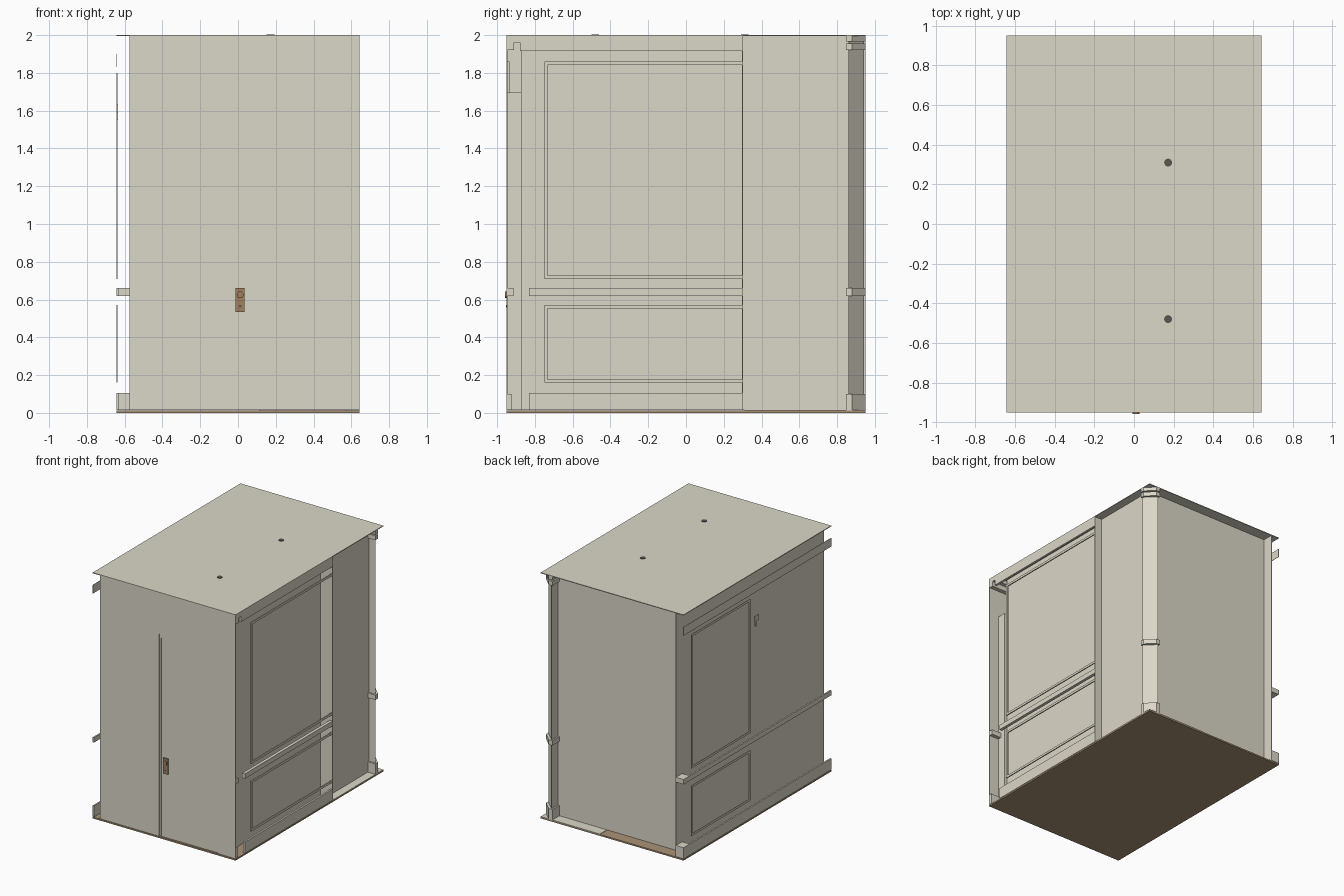
import bpy, bmesh, math

if "Cube" in bpy.data.objects:
    bpy.data.objects.remove(bpy.data.objects["Cube"])

def mat(name, rgb):
    m = bpy.data.materials.new(name)
    m.diffuse_color = (*rgb, 1)
    m.use_nodes = True
    m.node_tree.nodes["Principled BSDF"].inputs["Base Color"].default_value = m.diffuse_color
    return m

CREAM = mat("cream paint", (0.71, 0.68, 0.58))
WOOD = mat("tan wood floor", (0.40, 0.29, 0.18))
BRASS = mat("aged brass", (0.36, 0.22, 0.12))
DARK = mat("dark metal", (0.10, 0.09, 0.08))

X, Y, WX = 0.643, 0.95, 0.575      # outer half width, half length, wall plane

def finish(name, bm, m):
    me = bpy.data.meshes.new(name)
    bm.to_mesh(me)
    bm.free()
    me.materials.append(m)
    o = bpy.data.objects.new(name, me)
    bpy.context.collection.objects.link(o)
    return o

def prism(name, pts, z0, z1, m=CREAM):
    bm = bmesh.new()
    f = bm.faces.new([bm.verts.new((x, y, z0)) for x, y in pts])
    r = bmesh.ops.extrude_face_region(bm, geom=[f])
    vs = [g for g in r["geom"] if isinstance(g, bmesh.types.BMVert)]
    bmesh.ops.translate(bm, vec=(0, 0, z1 - z0), verts=vs)
    bmesh.ops.recalc_face_normals(bm, faces=bm.faces)
    return finish(name, bm, m)

def box(name, x0, x1, y0, y1, z0, z1, m=CREAM):
    return prism(name, [(x0, y0), (x1, y0), (x1, y1), (x0, y1)], z0, z1, m)

def cyl(name, loc, r, h, axis, m):
    bm = bmesh.new()
    bmesh.ops.create_cone(bm, cap_ends=True, segments=16, radius1=r, radius2=r, depth=h)
    o = finish(name, bm, m)
    o.location = loc
    if axis == 'y':
        o.rotation_euler = (math.pi / 2, 0, 0)
    return o

def side_frame(name, x0, x1, y0, y1, z0, z1, w=0.018, close=True):
    """picture-frame moulding on a wall that runs along y"""
    box(name + "_bottom", x0, x1, y0, y1, z0, z0 + w)
    box(name + "_top", x0, x1, y0, y1, z1 - w, z1)
    box(name + "_upright_front", x0, x1, y0, y0 + w, z0 + w, z1 - w)
    if close:
        box(name + "_upright_back", x0, x1, y1 - w, y1, z0 + w, z1 - w)

def front_frame(name, x0, x1, y0, y1, z0, z1, w=0.018):
    box(name + "_bottom", x0, x1, y0, y1, z0, z0 + w)
    box(name + "_top", x0, x1, y0, y1, z1 - w, z1)
    box(name + "_left", x0, x0 + w, y0, y1, z0 + w, z1 - w)
    box(name + "_right", x1 - w, x1, y0, y1, z0 + w, z1 - w)

# floor and ceiling
box("floor", -X, X, -Y, Y, 0, 0.012, WOOD)
box("floor_edge_right", WX, X, 0.31, Y, 0.012, 0.015)
box("floor_edge_back", 0.11, WX, 0.86, Y, 0.012, 0.015)
box("ceiling", -X, X, -Y, Y, 1.994, 2.0)
for i, y in enumerate((0.31, -0.48)):
    cyl(f"ceiling_spot_{i}", (0.172, y, 1.999), 0.02, 0.01, 'z', DARK)

# front wall with door opening
T = 0.004
box("front_wall_left", -WX, -0.045, -Y, -Y + T, 0.015, 1.996)
box("front_wall_right", 0.492, X, -Y, -Y + T, 0.015, 1.996)
box("front_wall_top", -0.045, 0.492, -Y, -Y + T, 1.66, 1.996)
for nm, a, b in (("left", -0.045, -0.03), ("right", 0.478, 0.492)):
    box("door_frame_" + nm, a, b, -Y + 0.004, -0.90, 0.015, 1.66)
box("door_frame_top", -0.03, 0.478, -Y + 0.004, -0.90, 1.63, 1.66)
box("door", -0.03, 0.478, -0.94, -0.915, 0.015, 1.63)

# door handle: plate, knob and keyhole
box("handle_plate", -0.012, 0.034, -0.95, -0.94, 0.535, 0.662, BRASS)
cyl("handle_knob", (0.011, -0.948, 0.625), 0.018, 0.02, 'y', BRASS)
cyl("keyhole", (0.011, -0.949, 0.565), 0.007, 0.006, 'y', DARK)

# mouldings on the inner side of the front wall
front_frame("front_panel_upper", -0.54, -0.15, -0.944, -0.935, 0.71, 1.86)
front_frame("front_panel_lower", -0.54, -0.15, -0.944, -0.935, 0.16, 0.57)
for nm, a, b in (("left", -0.11, -0.045), ("right", 0.492, 0.557)):
    box("door_casing_" + nm, a, b, -0.944, -0.872, 0.015, 1.69)
box("door_casing_top", -0.11, 0.557, -0.944, -0.872, 1.66, 1.695)
for z0, z1, d, nm in ((0.015, 0.1, 0.02, "baseboard"), (0.62, 0.66, 0.03, "chair_rail")):
    box("front_" + nm + "_left", -WX, -0.11, -0.944, -0.944 + d, z0, z1)
    box("front_" + nm + "_right", 0.557, X, -0.944, -0.944 + d, z0, z1)
box("front_cornice_lower", -WX, X, -0.944, -0.91, 1.92, 1.96)
box("front_cornice_upper", -WX, X, -0.944, -0.88, 1.96, 1.994)

# left wall, set in, with trim strips standing off it
box("left_wall", -WX, -WX + T, -0.946, Y, 0.015, 1.994)
for z0, z1, nm in ((0.015, 0.105, "baseboard"), (0.62, 0.66, "chair_rail")):
    box("left_" + nm, -X, -X + 0.012, -Y, Y, z0, z1)
    box("left_" + nm + "_end", -X, -WX, 0.87, Y, z0, z1)
box("left_picture_rail", -X, -X + 0.003, -Y, Y, 1.83, 1.9)
side_frame("left_panel_upper", -X, -X + 0.005, 0.09, 0.85, 0.71, 1.80)
side_frame("left_panel_lower", -X, -X + 0.005, 0.09, 0.85, 0.16, 0.57)
box("wall_switch", -X, -X + 0.008, -0.02, 0.03, 1.59, 1.635)
box("wall_switch_lever", -X, -X + 0.008, 0.01, 0.025, 1.55, 1.59)

# right wall: front bay, cross fin, back bay
box("right_wall_front", 0.53, 0.53 + T, -0.87, 0.3, 0.015, 1.994)
box("right_wall_fin", 0.53, X, 0.296, 0.302, 0.015, 1.994)
box("right_wall_back", WX - T, WX, 0.302, 0.86, 0.015, 1.994)
box("right_baseboard", 0.628, X, -0.83, 0.3, 0.015, 0.105)
box("right_chair_rail", 0.618, X, -0.83, 0.3, 0.62, 0.66)
box("right_cornice", 0.625, X, -0.88, 0.3, 1.915, 1.994)
side_frame("right_panel_upper", 0.634, X, -0.75, 0.3, 0.71, 1.86, close=False)
side_frame("right_panel_lower", 0.634, X, -0.75, 0.3, 0.16, 0.57, close=False)

# back wall and chamfered corner column with trim bands
box("back_wall", -WX, WX, 0.86 - T, 0.86, 0.015, 1.994)
prism("corner_column", [(WX, 0.86), (0.636, 0.86), (0.55, 0.942), (0.55, 0.86)], 0.015, 1.994)
for z0, z1, nm in ((0.015, 0.1, "base"), (0.62, 0.66, "rail"), (1.92, 1.955, "cap_lower"), (1.965, 1.994, "cap_upper")):
    prism("column_" + nm, [(WX, 0.848), (X, 0.848), (X, 0.88), (0.572, Y), (0.538, Y), (0.538, 0.86)], z0, z1)
